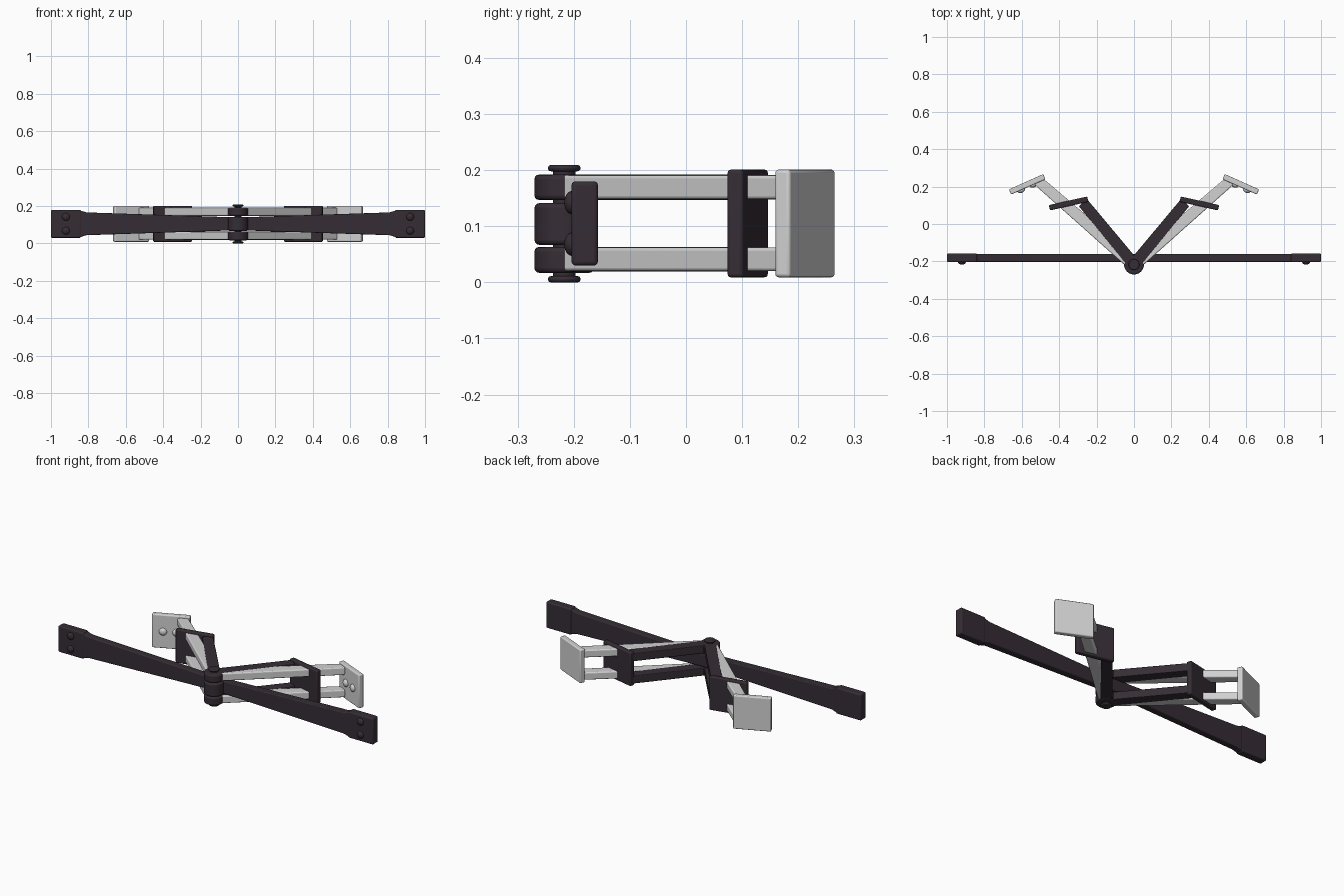
import bpy, bmesh
from math import radians, pi
from mathutils import Vector, Matrix

if "Cube" in bpy.data.objects:
    bpy.data.objects.remove(bpy.data.objects["Cube"])

PIVOT = Vector((0, -0.217))
MID_Z = 0.105


def material(name, color):
    m = bpy.data.materials.new(name)
    m.use_nodes = True
    m.diffuse_color = color
    m.node_tree.nodes["Principled BSDF"].inputs["Base Color"].default_value = color
    return m


dark = material("dark plum metal", (0.036, 0.026, 0.035, 1))
pale = material("pale grey metal", (0.64, 0.64, 0.64, 1))


def finish(name, bm, mat, bevel=0.0, mirror=False):
    bmesh.ops.recalc_face_normals(bm, faces=bm.faces)
    mesh = bpy.data.meshes.new(name)
    bm.to_mesh(mesh)
    bm.free()
    mesh.materials.append(mat)
    obj = bpy.data.objects.new(name, mesh)
    bpy.context.collection.objects.link(obj)
    if bevel:
        b = obj.modifiers.new("bevel", "BEVEL")
        b.width, b.segments, b.limit_method = bevel, 3, "ANGLE"
        b.angle_limit = radians(40)
    if mirror:
        obj.modifiers.new("mirror", "MIRROR")
    bpy.ops.object.select_all(action="DESELECT")
    obj.select_set(True)
    bpy.context.view_layer.objects.active = obj
    bpy.ops.object.shade_smooth_by_angle(angle=radians(35))
    return obj


def prism(name, outline, low, high, mat, bevel=0.006, mirror=False, along_y=False):
    """Extrude an outline along z, or an x-z outline along y."""
    bm = bmesh.new()
    place = (lambda a, b, c: (a, c, b)) if along_y else (lambda a, b, c: (a, b, c))
    face = bm.faces.new([bm.verts.new(place(a, b, low)) for a, b in outline])
    grown = bmesh.ops.extrude_face_region(bm, geom=[face])["geom"]
    verts = [v for v in grown if isinstance(v, bmesh.types.BMVert)]
    bmesh.ops.translate(bm, verts=verts, vec=place(0, 0, high - low))
    return finish(name, bm, mat, bevel, mirror)


def strip(start, end, w0, w1):
    """Four-corner outline of a tapered strip between two points."""
    a, b = Vector(start), Vector(end)
    d = (b - a).normalized()
    n = Vector((-d.y, d.x))
    return [a - n * w0 / 2, b - n * w1 / 2, b + n * w1 / 2, a + n * w0 / 2]


def cylinder(name, radius, low, high, bevel):
    bm = bmesh.new()
    bmesh.ops.create_cone(bm, cap_ends=True, segments=40, radius1=radius, radius2=radius,
                          depth=high - low,
                          matrix=Matrix.Translation((0, PIVOT.y, (low + high) / 2)))
    return finish(name, bm, dark, bevel)


def rivet(name, point, normal, mat):
    """Shallow domed head facing along the normal, on both sides."""
    bm = bmesh.new()
    turn = Vector(normal).to_track_quat("Z", "Y").to_matrix().to_4x4()
    bmesh.ops.create_uvsphere(bm, u_segments=20, v_segments=12, radius=0.021,
                              matrix=Matrix.Translation(point) @ turn
                              @ Matrix.Diagonal((1, 1, 0.7, 1)))
    return finish(name, bm, mat, mirror=True)


# Hinge knuckles, pin and pin caps
for name, low, high in (("lower_knuckle", 0.017, 0.063), ("middle_knuckle", 0.067, 0.141),
                        ("upper_knuckle", 0.147, 0.192)):
    cylinder(name, 0.053, low, high, 0.008)
cylinder("hinge_pin", 0.02, 0.005, 0.204, 0.0)
cylinder("lower_pin_cap", 0.029, 0, 0.011, 0.005)
cylinder("upper_pin_cap", 0.029, 0.198, 0.209, 0.005)

# Long front bar, flaring toward square pads at both ends
half = [(0, 0.034), (0.81, 0.061), (0.85, 0.073)]
top = [(x, MID_Z + h) for x, h in half]
left_top = [(-x, z) for x, z in reversed(top[1:])]
upper = left_top + top
lower = [(x, 2 * MID_Z - z) for x, z in reversed(upper)]
prism("front_bar", upper + lower, -0.202, -0.16, dark, 0.005, along_y=True)
prism("front_bar_pad", [(0.84, 0.03), (1, 0.03), (1, 0.18), (0.84, 0.18)],
      -0.204, -0.157, dark, 0.007, True, True)
for level, z in (("lower", 0.068), ("upper", 0.142)):
    rivet(level + "_bar_rivet", (0.92, -0.2025, z), (0, -1, 0), dark)

# Paired upper and lower arms; dark inner arms sit just proud of the pale ones
for level, low, high in (("lower", 0.02, 0.062), ("upper", 0.148, 0.191)):
    prism(level + "_outer_arm", strip(PIVOT, (0.514, 0.231), 0.07, 0.055),
          low, high, pale, 0.006, True)
    prism(level + "_inner_arm", strip(PIVOT, (0.273, 0.114), 0.064, 0.058),
          low - 0.001, high + 0.001, dark, 0.004, True)

# End plates joining each pair of arms
prism("outer_plate", strip((0.479, 0.253), (0.663, 0.171), 0.03, 0.03),
      0.009, 0.201, pale, 0.006, True)
prism("inner_plate", strip((0.247, 0.133), (0.452, 0.087), 0.029, 0.029),
      0.009, 0.201, dark, 0.006, True)

# Rivets on the front of the outer plate
for side, x, y in (("inner", 0.538, 0.21), ("outer", 0.603, 0.181)):
    rivet(side + "_plate_rivet", (x, y, MID_Z), (-0.405, -0.914, 0), pale)
